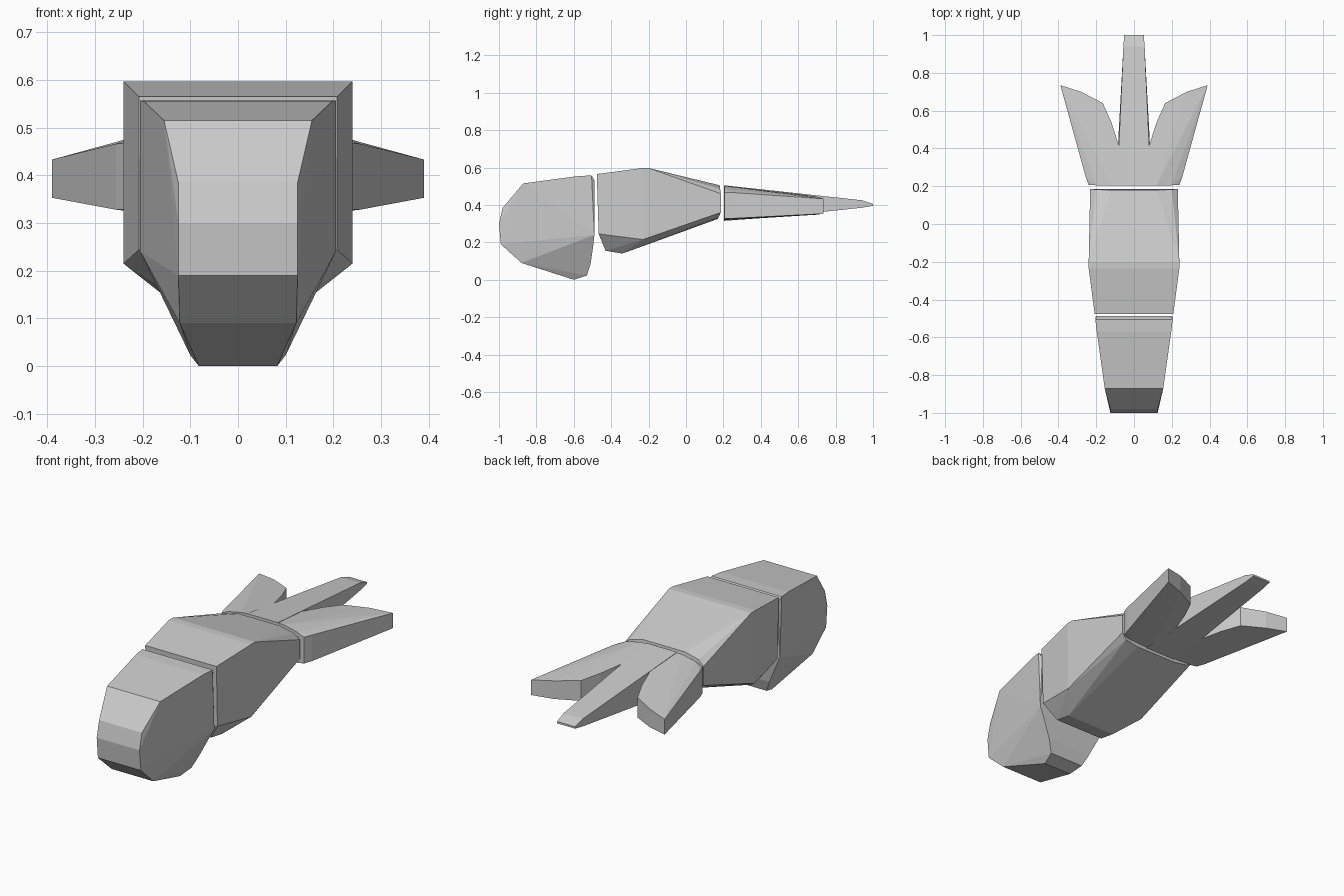
import bpy
import bmesh


def hull(name, points, mirror=True):
    """Faceted convex solid from corner points (mirrored over x when asked)."""
    bm = bmesh.new()
    for x, y, z in points:
        bm.verts.new((x, y, z))
        if mirror:
            bm.verts.new((-x, y, z))
    res = bmesh.ops.convex_hull(bm, input=bm.verts[:])
    inner = [v for v in bm.verts if not v.link_faces]
    bmesh.ops.delete(bm, geom=inner, context='VERTS')
    bmesh.ops.dissolve_limit(bm, angle_limit=0.03, verts=bm.verts[:], edges=bm.edges[:])
    bmesh.ops.recalc_face_normals(bm, faces=bm.faces[:])
    mesh = bpy.data.meshes.new(name)
    bm.to_mesh(mesh)
    bm.free()
    obj = bpy.data.objects.new(name, mesh)
    bpy.context.collection.objects.link(obj)
    return obj


# Front block: half width, y, z around the side profile
hull("front_block", [
    (0.205, -0.505, 0.557), (0.197, -0.57, 0.555), (0.155, -0.87, 0.515),
    (0.125, -0.98, 0.385), (0.125, -1.0, 0.30), (0.125, -0.99, 0.19),
    (0.122, -0.88, 0.09), (0.082, -0.60, 0.0), (0.10, -0.53, 0.023),
    (0.13, -0.51, 0.085), (0.18, -0.495, 0.19), (0.205, -0.49, 0.24),
    (0.195, -0.488, 0.53)])

# Middle block with a keel under its front end
hull("middle_block", [
    (0.208, -0.477, 0.565), (0.24, -0.235, 0.597), (0.24, -0.20, 0.597),
    (0.207, -0.467, 0.245), (0.145, -0.43, 0.155), (0.145, -0.34, 0.14),
    (0.24, -0.23, 0.215),
    (0.12, 0.18, 0.505), (0.20, 0.182, 0.487), (0.232, 0.186, 0.46),
    (0.232, 0.186, 0.36), (0.20, 0.175, 0.335), (0.12, 0.17, 0.325)])

# Central tail prong
hull("tail_centre", [
    (0.09, 0.203, 0.505), (0.09, 0.203, 0.315),
    (0.083, 0.45, 0.478), (0.083, 0.45, 0.333),
    (0.056, 0.94, 0.425), (0.056, 0.94, 0.385),
    (0.052, 1.0, 0.405), (0.052, 1.0, 0.395)])

# Side tail fins: x, y, top z, bottom z around the outline
outline = [
    (0.06, 0.205, 0.503, 0.317), (0.12, 0.205, 0.502, 0.318),
    (0.20, 0.205, 0.485, 0.322), (0.24, 0.207, 0.467, 0.328),
    (0.256, 0.25, 0.466, 0.328), (0.39, 0.735, 0.433, 0.353),
    (0.28, 0.70, 0.444, 0.348), (0.165, 0.64, 0.453, 0.346),
    (0.12, 0.54, 0.466, 0.340), (0.075, 0.40, 0.482, 0.330)]
for side, label in ((1, "right"), (-1, "left")):
    hull("tail_fin_" + label,
         [(side * x, y, z) for x, y, top, low in outline for z in (top, low)],
         mirror=False)
